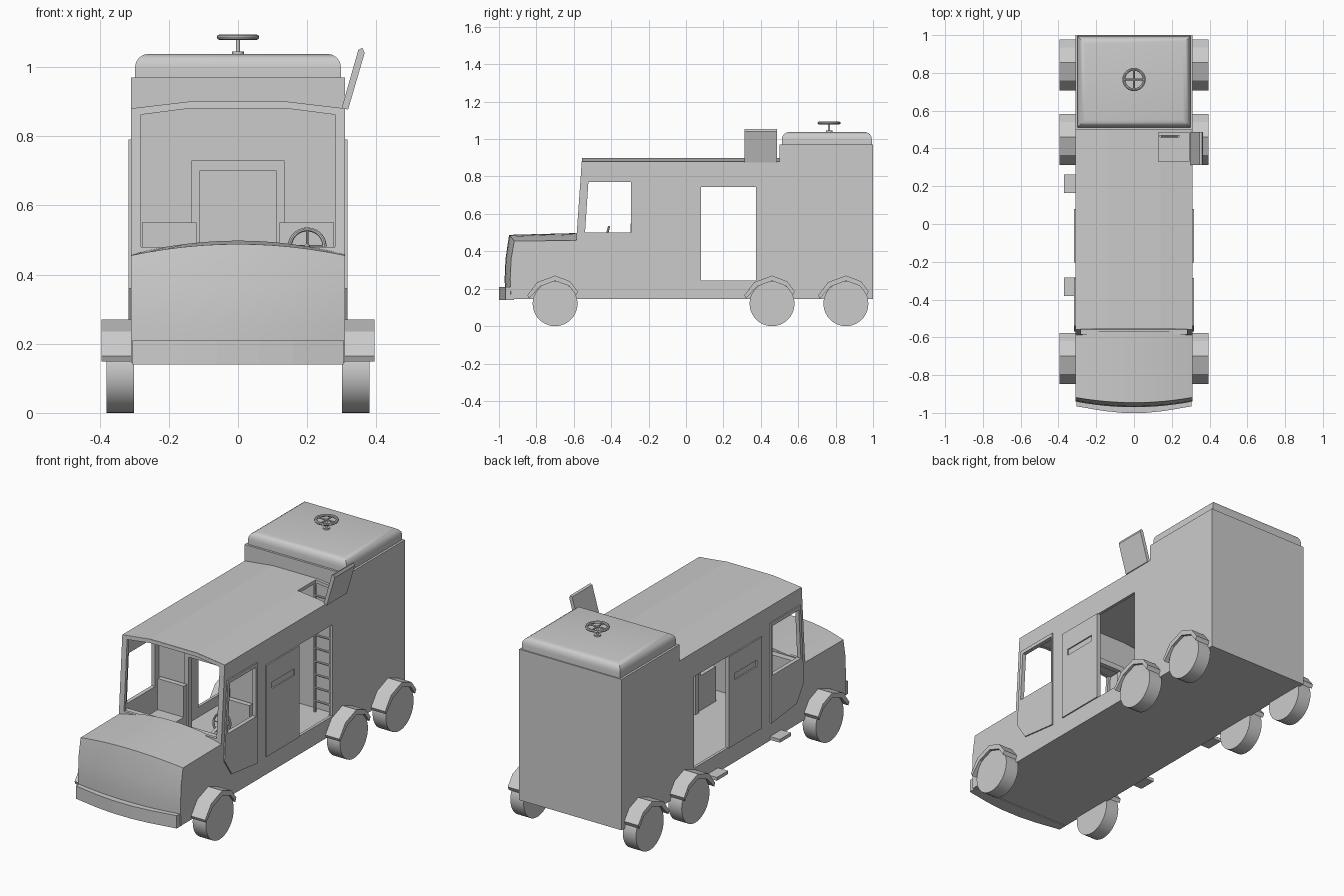
import bpy, bmesh, math
from mathutils import Matrix, Vector

if "Cube" in bpy.data.objects:
    bpy.data.objects.remove(bpy.data.objects["Cube"])

SIDE = Matrix(((0, 0, 1, 0), (1, 0, 0, 0), (0, 1, 0, 0), (0, 0, 0, 1)))   # (y, z) profile, thick in x
FRONT = Matrix(((1, 0, 0, 0), (0, 0, -1, 0), (0, 1, 0, 0), (0, 0, 0, 1)))  # (x, z) profile, thick in y


def finish(name, bm, smooth=False):
    bmesh.ops.recalc_face_normals(bm, faces=bm.faces[:])
    me = bpy.data.meshes.new(name)
    bm.to_mesh(me)
    bm.free()
    ob = bpy.data.objects.new(name, me)
    bpy.context.collection.objects.link(ob)
    if smooth:
        select(ob)
        bpy.ops.object.shade_smooth_by_angle(angle=math.radians(35))
    return ob


def select(ob):
    bpy.ops.object.select_all(action='DESELECT')
    ob.select_set(True)
    bpy.context.view_layer.objects.active = ob


def box(name, x, y, z, top_bevel=0):
    bm = bmesh.new()
    bmesh.ops.create_cube(bm, size=1)
    for v in bm.verts:
        v.co = [(a + b) / 2 + c * (b - a) for (a, b), c in zip((x, y, z), v.co)]
    if top_bevel:
        edges = [e for e in bm.edges if all(v.co.z > z[1] - 1e-5 for v in e.verts)]
        bmesh.ops.bevel(bm, geom=edges, offset=top_bevel, segments=4, profile=0.5, affect='EDGES')
    return finish(name, bm, top_bevel > 0)


def plate(name, loops, half, matrix):
    # flat panel from an outline plus hole outlines
    cu = bpy.data.curves.new(name, 'CURVE')
    cu.dimensions = '2D'
    cu.fill_mode = 'BOTH'
    cu.extrude = half
    for loop in loops:
        sp = cu.splines.new('POLY')
        sp.points.add(len(loop) - 1)
        for p, (a, b) in zip(sp.points, loop):
            p.co = (a, b, 0, 1)
        sp.use_cyclic_u = True
        sp.use_smooth = False
    ob = bpy.data.objects.new(name, cu)
    bpy.context.collection.objects.link(ob)
    select(ob)
    bpy.ops.object.convert(target='MESH')
    ob = bpy.context.view_layer.objects.active
    ob.data.transform(matrix)
    return ob


def at(matrix, *loc):
    return Matrix.Translation(loc) @ matrix


def rod(name, p, q, r, sides=12):
    p, q = Vector(p), Vector(q)
    bm = bmesh.new()
    m = Matrix.Translation((p + q) / 2) @ (q - p).to_track_quat('Z', 'Y').to_matrix().to_4x4()
    bmesh.ops.create_cone(bm, cap_ends=True, segments=sides, radius1=r, radius2=r,
                          depth=(q - p).length, matrix=m)
    return finish(name, bm, True)


def hand_wheel(name, loc, R, r, tilt):
    # rim with two crossing spokes
    bpy.ops.mesh.primitive_torus_add(major_radius=R, minor_radius=r, major_segments=28,
                                     minor_segments=8, location=loc, rotation=(tilt, 0, 0))
    bpy.context.object.name = name + "_rim"
    bpy.ops.object.shade_smooth_by_angle()
    rot = Matrix.Rotation(tilt, 3, 'X')
    for d in ((R, 0, 0), (0, R, 0)):
        v = rot @ Vector(d)
        rod(name + "_spoke", Vector(loc) - v, Vector(loc) + v, r * 0.6, 8)


def rect(a, b, c, d):
    return [(a, c), (b, c), (b, d), (a, d)]


# hood: section lofted across the width with a crown
bm = bmesh.new()
rings = []
for i in range(13):
    x = -0.31 + 0.62 * i / 12
    c = 1 - (x / 0.31) ** 2
    sec = [(-0.57, 0.145), (-0.935 - 0.03 * c, 0.145), (-0.94 - 0.03 * c, 0.25),
           (-0.935 - 0.03 * c, 0.36), (-0.918 - 0.028 * c, 0.455 + 0.033 * c), (-0.57, 0.458 + 0.04 * c)]
    rings.append([bm.verts.new((x, y, z)) for y, z in sec])
for a, b in zip(rings, rings[1:]):
    for j in range(6):
        bm.faces.new((a[j], a[(j + 1) % 6], b[(j + 1) % 6], b[j]))
bm.faces.new(rings[0])
bm.faces.new(rings[-1])
finish("hood", bm, True)

plate("front_bumper", [[(-0.305, -0.92), (0.305, -0.92), (0.305, -0.965), (0.16, -0.99), (0.06, -1),
                        (-0.06, -1), (-0.16, -0.99), (-0.305, -0.965)]], 0.035,
      Matrix.Translation((0, 0, 0.175)))

# shell sides with window and doorway, plus outer door panels
window = [(-0.54, 0.5), (-0.522, 0.77), (-0.295, 0.77), (-0.295, 0.5)]
for s, n in ((1, "right"), (-1, "left")):
    plate(n + "_wall", [[(-0.585, 0.145), (-0.585, 0.46), (-0.556, 0.88), (0.5, 0.88), (0.5, 0.145)],
                        window, rect(0.08, 0.375, 0.245, 0.745)], 0.0075, at(SIDE, s * 0.3025, 0, 0))
    plate(n + "_cab_door", [[(-0.568, 0.36), (-0.54, 0.79), (-0.285, 0.79), (-0.285, 0.24), (-0.505, 0.265)],
                            window], 0.004, at(SIDE, s * 0.313, 0, 0))
    plate(n + "_sliding_door", [rect(-0.205, 0.08, 0.245, 0.745), rect(-0.16, 0.035, 0.6, 0.635)],
          0.004, at(SIDE, s * 0.313, 0, 0))

    # wheels and angular fenders
    for k, y in enumerate((-0.70, 0.46, 0.855)):
        rod(f"{n}_wheel_{k}", (s * 0.30, y, 0.12), (s * 0.38, y, 0.12), 0.12, 40)
        plate(f"{n}_fender_{k}", [[(-0.148, 0.165), (-0.095, 0.235), (0, 0.27), (0.08, 0.24), (0.122, 0.185),
                                   (0.112, 0.165), (0.075, 0.215), (0, 0.242), (-0.08, 0.212),
                                   (-0.105, 0.185), (-0.14, 0.148)]], 0.045, at(SIDE, s * 0.35, y, 0))

    # seat with backrest
    xs = sorted((s * 0.12, s * 0.278))
    box(n + "_seat_cushion", xs, (-0.43, -0.29), (0.19, 0.38))
    box(n + "_seat_back", xs, (-0.298, -0.27), (0.19, 0.55))

for k, y in enumerate((-0.38, 0.165)):
    box(f"side_step_{k}", (-0.37, -0.305), (y, y + 0.097), (0.15, 0.168))

# windscreen frame, leaning back
lean = Matrix(((1, 0, 0, 0), (0, 0.07, -1, -0.611), (0, 1, 0, 0), (0, 0, 0, 1)))
plate("windscreen_frame", [[(-0.31, 0.44), (0.31, 0.44), (0.31, 0.88), (0.14, 0.898), (-0.14, 0.898), (-0.31, 0.88)],
                           [(-0.28, 0.48), (0.28, 0.48), (0.28, 0.862), (0.14, 0.88), (-0.14, 0.88),
                            (-0.28, 0.862)]], 0.008, lean)

# crowned roof around the hatch opening
T = 0.018
full = [(-0.31, 0.88), (-0.14, 0.9), (0.14, 0.9), (0.31, 0.88)]
part = [(-0.31, 0.88), (-0.14, 0.9), (0.13, 0.9)]
strip = [(0.292, 0.882), (0.31, 0.88)]
for name, prof, y0, y1 in (("roof_front", full, -0.555, 0.33), ("roof_side", part, 0.33, 0.485),
                           ("roof_edge", strip, 0.33, 0.485), ("roof_rear", full, 0.485, 0.502)):
    plate(name, [prof + [(x, z - T) for x, z in reversed(prof)]], (y1 - y0) / 2, at(FRONT, 0, (y0 + y1) / 2, 0))
plate("hatch_lid", [[(0.3, 0.882), (0.318, 0.876), (0.366, 1.04), (0.36, 1.055), (0.348, 1.05)]],
      0.087, at(FRONT, 0, 0.4, 0))

# floor, dashboard and cab partition with doorway
box("floor", (-0.31, 0.31), (-0.58, 0.502), (0.145, 0.19))
box("dashboard", (-0.295, 0.295), (-0.58, -0.535), (0.19, 0.475))
plate("partition", [[(-0.297, 0.18), (0.297, 0.18), (0.297, 0.868), (0.14, 0.885), (-0.14, 0.885), (-0.297, 0.868)],
                    rect(-0.11, 0.11, 0.19, 0.70)], 0.008, at(FRONT, 0, -0.255, 0))
plate("partition_door_frame", [rect(-0.135, 0.135, 0.185, 0.73), rect(-0.11, 0.11, 0.19, 0.70)],
      0.014, at(FRONT, 0, -0.255, 0))

# steering wheel
hand_wheel("steering_wheel", (0.2, -0.425, 0.482), 0.05, 0.006, math.radians(75))
rod("steering_column", (0.2, -0.425, 0.482), (0.2, -0.55, 0.445), 0.008)

# ladder under the hatch
for x in (0.14, 0.235):
    rod("ladder_rail", (x, 0.465, 0.19), (x, 0.465, 0.885), 0.007, 8)
for k in range(9):
    z = 0.25 + k * 0.072
    rod("ladder_rung", (0.14, 0.465, z), (0.235, 0.465, z), 0.006, 8)

# rear compartment, rounded cap and valve wheel
box("rear_box", (-0.31, 0.31), (0.5, 1.0), (0.145, 0.97))
box("rear_cap", (-0.298, 0.298), (0.512, 0.994), (0.965, 1.038), 0.04)
hand_wheel("valve_wheel", (0, 0.765, 1.086), 0.054, 0.0075, 0)
rod("valve_stem", (0, 0.765, 1.035), (0, 0.765, 1.088), 0.006)
rod("valve_base", (0, 0.765, 1.035), (0, 0.765, 1.045), 0.017)
